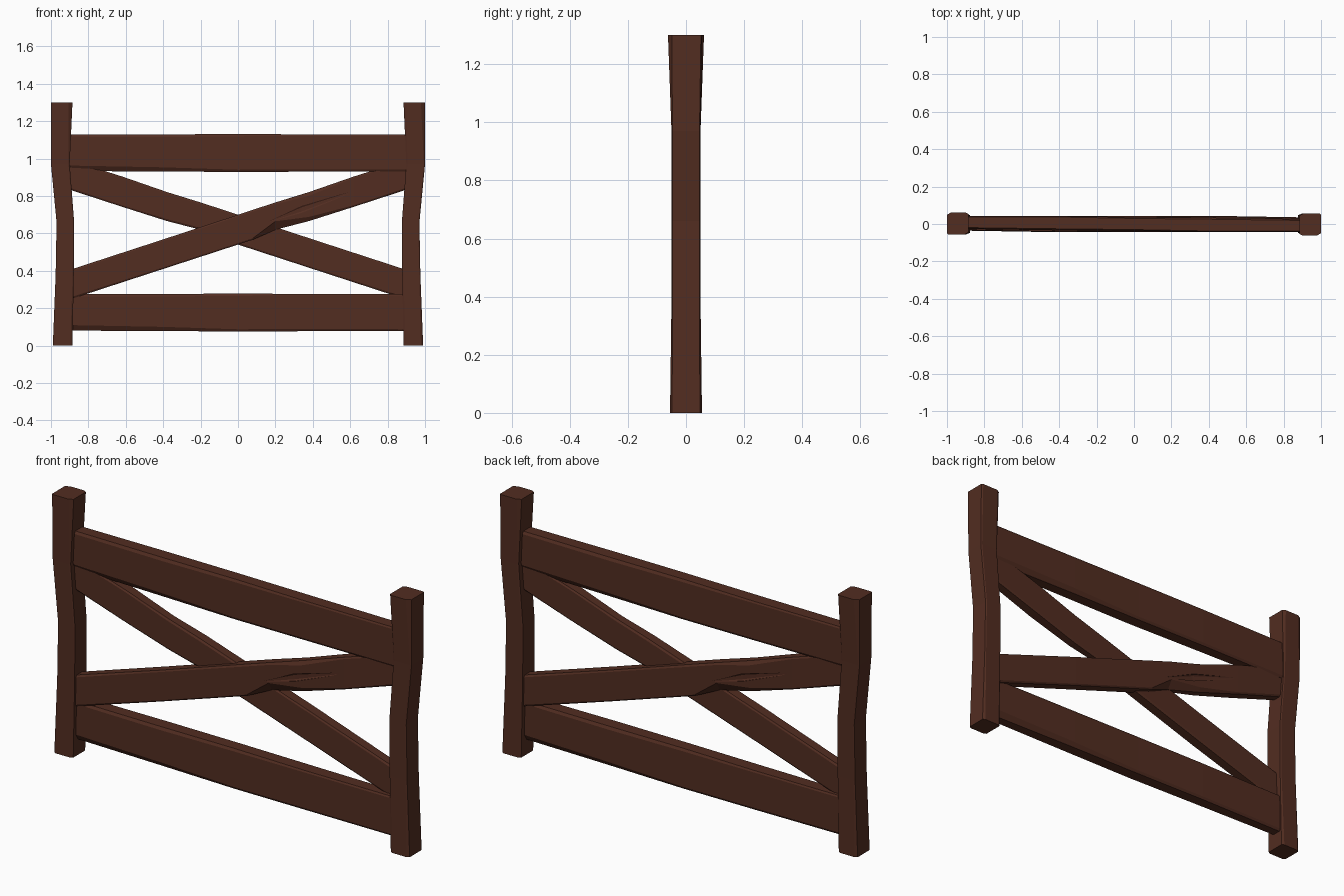
import bpy, bmesh, math
from mathutils import Vector, Matrix

if "Cube" in bpy.data.objects:
    bpy.data.objects.remove(bpy.data.objects["Cube"])

wood = bpy.data.materials.new("dark_wood")
wood.diffuse_color = (0.085, 0.026, 0.015, 1)
wood.use_nodes = True
wood.node_tree.nodes["Principled BSDF"].inputs["Base Color"].default_value = wood.diffuse_color


def loft(name, stations, place):
    """Chamfered box beam. Station: position, a0, a1, b0, b1, chamfers at (a0b0, a1b0, a1b1, a0b1)."""
    bm = bmesh.new()
    rings = []
    for t, a0, a1, b0, b1, ch in stations:
        c = ch if isinstance(ch, tuple) else (ch,) * 4
        k = 0.6  # chamfers bite less into the thickness
        pts = [(a0, b0 + c[0] * k), (a0 + c[0], b0), (a1 - c[1], b0), (a1, b0 + c[1] * k),
               (a1, b1 - c[2] * k), (a1 - c[2], b1), (a0 + c[3], b1), (a0, b1 - c[3] * k)]
        rings.append([bm.verts.new(place(t, a, b)) for a, b in pts])
    for r, s in zip(rings, rings[1:]):
        for i in range(8):
            j = (i + 1) % 8
            bm.faces.new((r[i], r[j], s[j], s[i]))
    bm.faces.new(rings[0])
    bm.faces.new(rings[-1])
    bmesh.ops.recalc_face_normals(bm, faces=bm.faces)
    me = bpy.data.meshes.new(name)
    bm.to_mesh(me)
    bm.free()
    me.materials.append(wood)
    ob = bpy.data.objects.new(name, me)
    bpy.context.collection.objects.link(ob)
    return ob


def half_turn(ob, name):
    """Copy rotated 180 degrees about z."""
    me = ob.data.copy()
    me.transform(Matrix.Rotation(math.pi, 4, 'Z'))
    new = bpy.data.objects.new(name, me)
    bpy.context.collection.objects.link(new)
    return new


# Crooked posts
post = loft("left_post", [
    (0.00, -0.99, -0.885, -0.055, 0.055, 0.012),
    (0.38, -0.975, -0.878, -0.05, 0.05, 0.006),
    (0.66, -0.97, -0.876, -0.05, 0.05, 0.006),
    (0.97, -1.00, -0.90, -0.05, 0.05, 0.006),
    (1.30, -1.00, -0.885, -0.056, 0.062, (0.008, 0.02, 0.015, 0.022)),
], lambda t, a, b: Vector((a, b, t)))
half_turn(post, "right_post")

# Horizontal rails, slightly skewed and warped
for name, z, shift in (("top_rail", 1.03, 0.0), ("bottom_rail", 0.177, 0.002)):
    loft(name, [
        (-0.93, -0.097, 0.099, -0.026, 0.042, (0.03, 0.012, 0.008, 0.012)),
        (-0.40, -0.099, 0.099, -0.034, 0.042, (0.022, 0.014, 0.008, 0.012)),
        (0.00, -0.102, 0.101, -0.037, 0.037, 0.012),
        (0.40, -0.1, 0.099, -0.042, 0.034, (0.012, 0.008, 0.014, 0.022)),
        (0.93, -0.1, 0.098, -0.042, 0.026, (0.01, 0.008, 0.012, 0.03)),
    ], lambda t, a, b, z=z, s=shift: Vector((t, b - s, z + a)))

# Diagonal brace with a worn lower edge
SLOPE = 0.326


def along(t, a, b):
    return Vector((t, b, 0.62 + SLOPE * t + a))


brace = loft("front_brace", [
    (-0.93, -0.08, 0.078, -0.035, 0.02, 0.01),
    (-0.40, -0.08, 0.078, -0.044, 0.015, 0.008),
    (0.08, -0.08, 0.08, -0.043, 0.015, (0.008, 0.01, 0.01, 0.01)),
    (0.20, -0.066, 0.08, -0.043, 0.015, (0.045, 0.01, 0.01, 0.01)),
    (0.38, -0.078, 0.077, -0.042, 0.016, (0.022, 0.02, 0.01, 0.01)),
    (0.62, -0.08, 0.082, -0.04, 0.018, 0.008),
    (0.93, -0.08, 0.078, -0.033, 0.02, 0.01),
], along)

# Long splinter gouge cut into the brace face
gouge = loft("gouge_cutter", [
    (0.16, -0.012, -0.010, -0.052, -0.043, 0.0003),
    (0.34, -0.022, 0.016, -0.06, -0.032, 0.008),
    (0.68, 0.004, 0.006, -0.052, -0.043, 0.0003),
], along)
mod = brace.modifiers.new("gouge", 'BOOLEAN')
mod.operation = 'DIFFERENCE'
mod.solver = 'EXACT'
mod.object = gouge
bpy.context.view_layer.objects.active = brace
bpy.ops.object.modifier_apply(modifier=mod.name)
bpy.data.objects.remove(gouge)
half_turn(brace, "back_brace")
